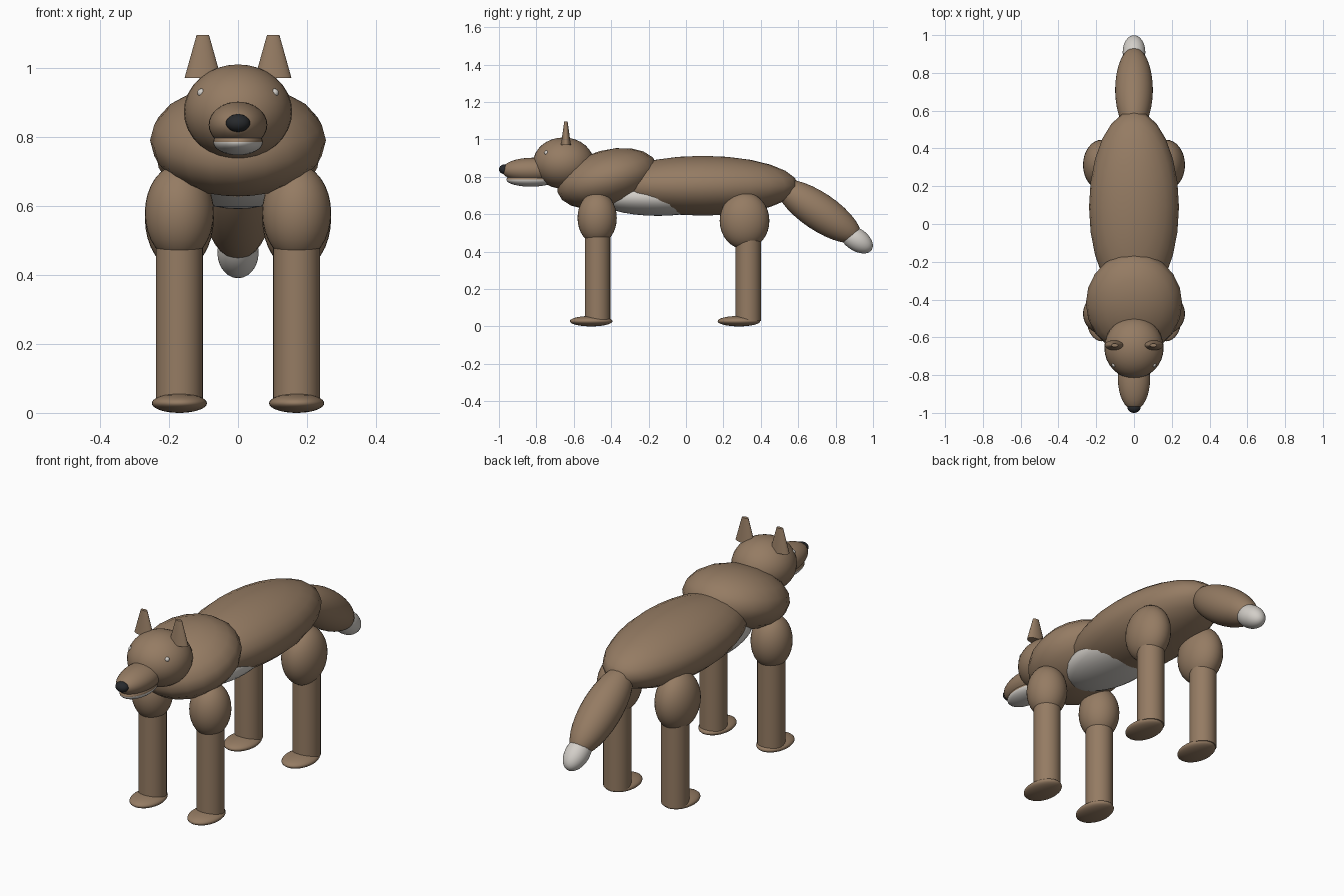
import bpy, math
from math import radians
from mathutils import Matrix

cube = bpy.data.objects.get("Cube")
if cube:
    bpy.data.objects.remove(cube, do_unlink=True)


def material(name, rgb):
    m = bpy.data.materials.new(name)
    m.use_nodes = True
    m.diffuse_color = (*rgb, 1)
    m.node_tree.nodes["Principled BSDF"].inputs["Base Color"].default_value = (*rgb, 1)
    return m


BROWN = material("brown_fur", (0.30, 0.20, 0.125))
WHITE = material("pale_fur", (0.65, 0.62, 0.58))
BLACK = material("black_nose", (0.02, 0.022, 0.025))


def finish(name, mat):
    ob = bpy.context.object
    ob.name = ob.data.name = name
    ob.data.materials.append(mat)
    bpy.ops.object.shade_smooth_by_angle(angle=radians(50))
    return ob


def ellipsoid(name, center, radii, mat=BROWN, tilt=0, segments=32):
    """Stretched ball, tilted about the x axis."""
    bpy.ops.mesh.primitive_uv_sphere_add(segments=segments, ring_count=segments // 2, radius=1)
    ob = bpy.context.object
    ob.data.transform(Matrix.Diagonal((*radii, 1)))
    ob.location = center
    ob.rotation_euler.x = radians(tilt)
    return finish(name, mat)


def cone(name, center, r_bottom, r_top, height, flatten=1):
    bpy.ops.mesh.primitive_cone_add(vertices=32, radius1=r_bottom, radius2=r_top, depth=height)
    ob = bpy.context.object
    ob.data.transform(Matrix.Diagonal((1, flatten, 1, 1)))
    ob.location = center
    return finish(name, BROWN)


# Trunk
ellipsoid("body", (0, 0.09, 0.752), (0.238, 0.51, 0.16), segments=24)
ellipsoid("chest", (0, -0.42, 0.79), (0.255, 0.277, 0.153), tilt=15, segments=20)
ellipsoid("belly", (0, -0.15, 0.69), (0.18, 0.33, 0.099), WHITE)

# Head
ellipsoid("head", (0, -0.655, 0.873), (0.157, 0.163, 0.137))
ellipsoid("muzzle", (0, -0.82, 0.835), (0.085, 0.165, 0.067))
ellipsoid("nose", (0, -0.97, 0.84), (0.035, 0.03, 0.026), BLACK)

# Jaw: pale underside, brown where it meets the muzzle
jaw = ellipsoid("jaw", (0, -0.83, 0.785), (0.072, 0.13, 0.038), WHITE)
jaw.data.materials.append(BROWN)
for face in jaw.data.polygons:
    face.material_index = 1 if face.center.z > 0 else 0

# Tail
ellipsoid("tail", (0, 0.71, 0.615), (0.1, 0.265, 0.1), tilt=-34)
ellipsoid("tail_tip", (0, 0.91, 0.465), (0.06, 0.1, 0.06), WHITE, tilt=-34)

for side, s in (("left", 1), ("right", -1)):
    # Ears and eyes
    cone(side + "_ear", (s * 0.102, -0.642, 1.033), 0.053, 0.018, 0.125, flatten=0.5)
    ellipsoid(side + "_eye", (s * 0.106, -0.746, 0.928), (0.012, 0.012, 0.012), WHITE, segments=16)

    # Legs: thigh, shin and paw
    for end, y, z, ry, rz, shin_y, paw_y in (
            ("front", -0.475, 0.58, 0.105, 0.14, -0.473, -0.507),
            ("hind", 0.313, 0.565, 0.133, 0.152, 0.333, 0.283)):
        prefix = f"{side}_{end}_"
        ellipsoid(prefix + "upper_leg", (s * 0.17, y, z), (0.1, ry, rz))
        cone(prefix + "lower_leg", (s * 0.17, shin_y, 0.265), 0.068, 0.068, 0.47)
        ellipsoid(prefix + "paw", (s * 0.17, paw_y, 0.028), (0.08, 0.114, 0.028))
